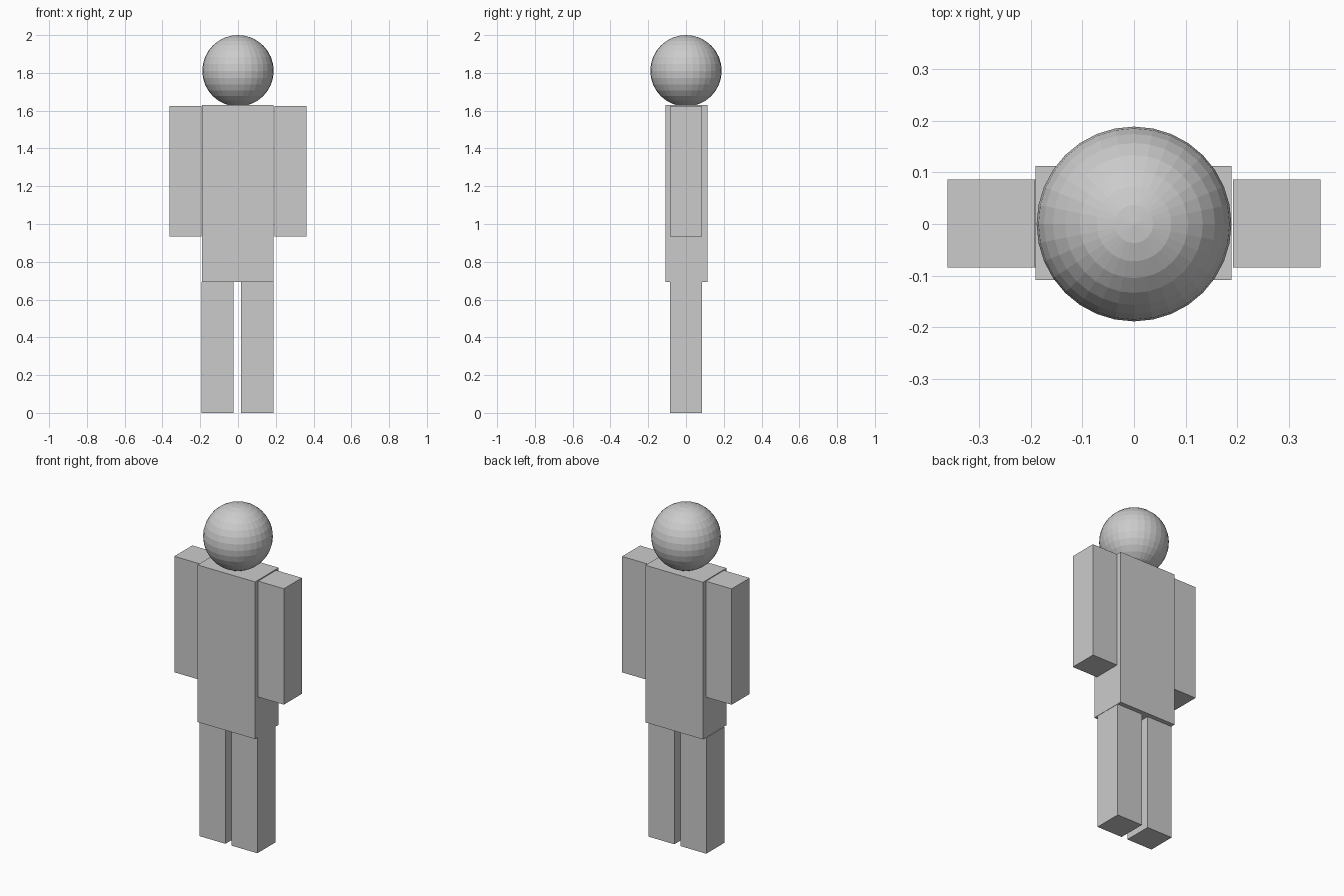
import bpy

if "Cube" in bpy.data.objects:
    bpy.data.objects.remove(bpy.data.objects["Cube"])


def box(name, x, y, z):
    """Axis-aligned box from (min, max) ranges."""
    bpy.ops.mesh.primitive_cube_add(
        size=1, location=[(r[0] + r[1]) / 2 for r in (x, y, z)])
    ob = bpy.context.object
    ob.name = name
    ob.scale = [r[1] - r[0] for r in (x, y, z)]
    bpy.ops.object.transform_apply(location=False, rotation=False, scale=True)
    return ob


# Head: flat-shaded sphere
bpy.ops.mesh.primitive_uv_sphere_add(
    segments=32, ring_count=16, radius=0.189, location=(0, 0, 1.811))
bpy.context.object.name = "head"

# Torso
box("torso", (-0.191, 0.189), (-0.109, 0.113), (0.692, 1.63))

# Arms and legs share the same block size
LIMB_W, LIMB_H, LIMB_Y = 0.17, 0.692, (-0.084, 0.086)
for name, x0, z0 in (("left_arm", -0.362, 0.934), ("right_arm", 0.192, 0.934),
                     ("left_leg", -0.194, 0.0), ("right_leg", 0.017, 0.0)):
    box(name, (x0, x0 + LIMB_W), LIMB_Y, (z0, z0 + LIMB_H))
